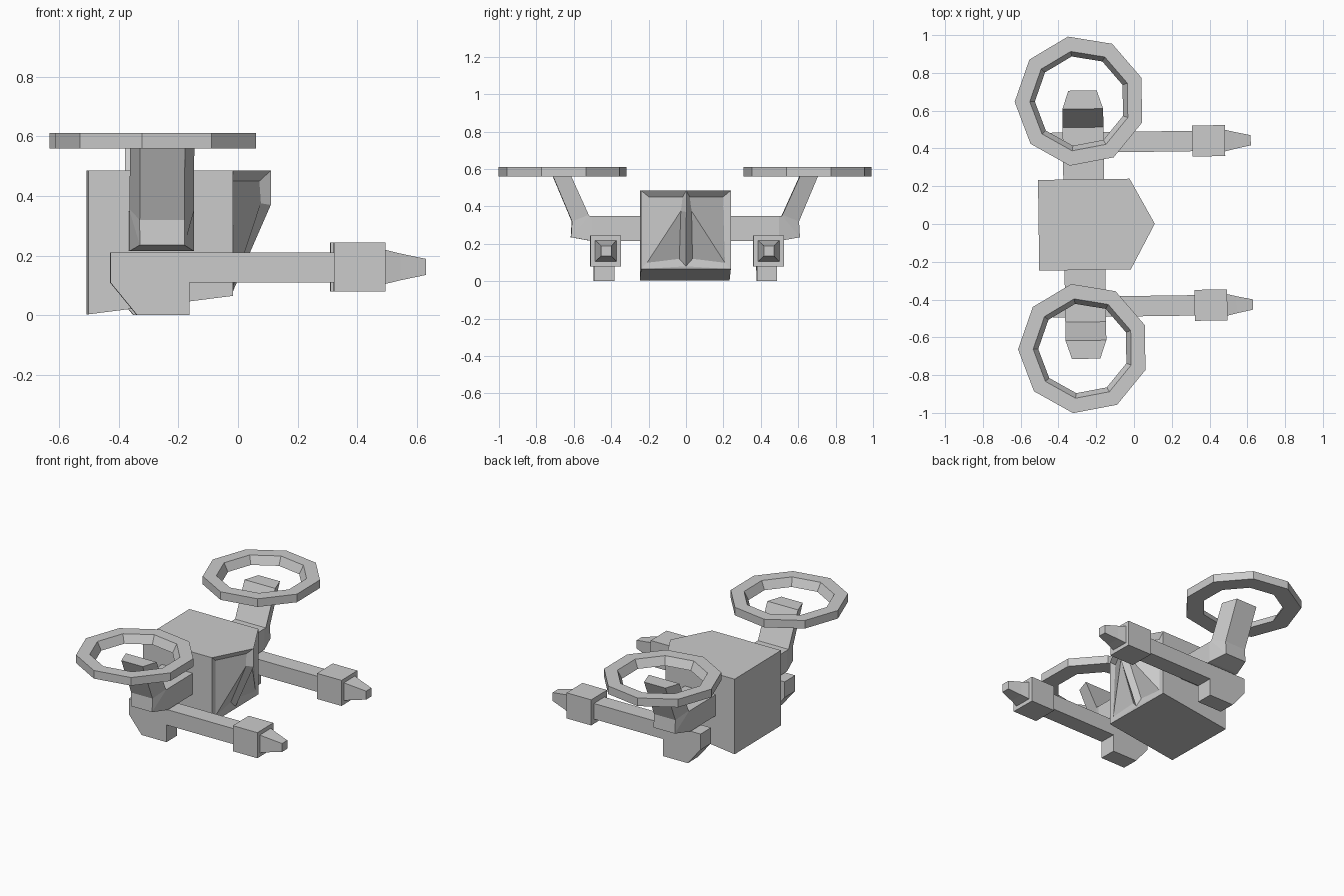
import bpy, bmesh, math

if "Cube" in bpy.data.objects:
    bpy.data.objects.remove(bpy.data.objects["Cube"])

YAW = 0.0137  # the whole craft is turned very slightly about z


def finish(name, bm):
    bmesh.ops.recalc_face_normals(bm, faces=bm.faces[:])
    me = bpy.data.meshes.new(name)
    bm.to_mesh(me)
    bm.free()
    ob = bpy.data.objects.new(name, me)
    ob.rotation_euler.z = YAW
    bpy.context.collection.objects.link(ob)
    return ob


def loft(name, sections, close=False):
    """Skin a list of equal-length point loops; cap the ends unless closed."""
    bm = bmesh.new()
    rings = [[bm.verts.new(p) for p in s] for s in sections]
    n = len(rings[0])
    pairs = list(zip(rings, rings[1:]))
    if close:
        pairs.append((rings[-1], rings[0]))
    else:
        bm.faces.new(rings[0])
        bm.faces.new(rings[-1])
    for a, b in pairs:
        for i in range(n):
            j = (i + 1) % n
            bm.faces.new((a[i], a[j], b[j], b[i]))
    return finish(name, bm)


# Cabin: box with a wedge nose and recessed windows
bm = bmesh.new()
V = lambda x, y, z: bm.verts.new((x, y, z))
tip, chin, foot = V(0.11, 0, 0.485), V(0.11, 0, 0.37), V(-0.017, 0, 0.08)
side = {}
for s in (1, -1):
    side[s] = (V(-0.505, 0.24 * s, 0.485), V(-0.505, 0.24 * s, 0.003),
               V(-0.02, 0.24 * s, 0.065), V(-0.02, 0.24 * s, 0.485))
l, r = side[1], side[-1]
windows = []
for q in (l, r):
    bm.faces.new(q)
    windows.append([bm.faces.new((q[3], tip, chin, q[2])),
                    bm.faces.new((q[2], chin, foot))])
bm.faces.new((l[0], r[0], r[3], tip, l[3]))
bm.faces.new((l[0], l[1], r[1], r[0]))
bm.faces.new((l[1], l[2], r[2], r[1]))
bm.faces.new((l[2], foot, r[2]))
bmesh.ops.recalc_face_normals(bm, faces=bm.faces[:])
for w in windows:
    bmesh.ops.inset_region(bm, faces=w, thickness=0.035, depth=-0.025,
                           use_even_offset=True)
finish("cabin", bm)

# Arm sections: inner edge (y, z, half width) and outer edge (y, z, half width)
ARM = [((0.20, 0.35, 0.108), (0.20, 0.215, 0.108)),
       ((0.50, 0.35, 0.108), (0.50, 0.215, 0.108)),
       ((0.515, 0.35, 0.108), (0.612, 0.235, 0.075)),
       ((0.518, 0.355, 0.108), (0.607, 0.32, 0.075)),
       ((0.613, 0.565, 0.108), (0.71, 0.565, 0.075))]
# Gun boom side profile (x, z)
BOOM = [(-0.435, 0.21), (-0.435, 0.11), (-0.345, 0), (-0.17, 0),
        (-0.17, 0.11), (0.33, 0.11), (0.33, 0.21)]
# Muzzle stations along x and half sizes
MUZZLE = [(0.315, 0.082), (0.488, 0.082), (0.488, 0.057), (0.538, 0.045), (0.624, 0.027)]
# Rotor ring cross-section (radius, z)
RING = [(0.347, 0.56), (0.347, 0.612), (0.267, 0.612), (0.24, 0.56)]

for s, tag in ((1, "left"), (-1, "right")):
    # Bent arm carrying the rotor
    xc = -0.263
    loft(tag + "_arm", [[(xc - wi, s * yi, zi), (xc + wi, s * yi, zi),
                         (xc + wo, s * yo, zo), (xc - wo, s * yo, zo)]
                        for (yi, zi, wi), (yo, zo, wo) in ARM])

    # Gun boom with skid
    gy = 0.435 * s
    loft(tag + "_boom", [[(x, gy + d, z) for x, z in BOOM] for d in (-0.054, 0.054)])

    # Gun housing and tapered muzzle
    loft(tag + "_muzzle", [[(x, gy + a * h, 0.162 + b * h)
                            for a, b in ((-1, -1), (1, -1), (1, 1), (-1, 1))]
                           for x, h in MUZZLE])

    # Nine-sided rotor ring
    loft(tag + "_rotor_ring",
         [[(-0.276 + rad * math.cos(t), s * (0.655 + rad * math.sin(t)), z) for rad, z in RING]
          for t in (math.pi + math.radians(40 * k) for k in range(9))], close=True)
